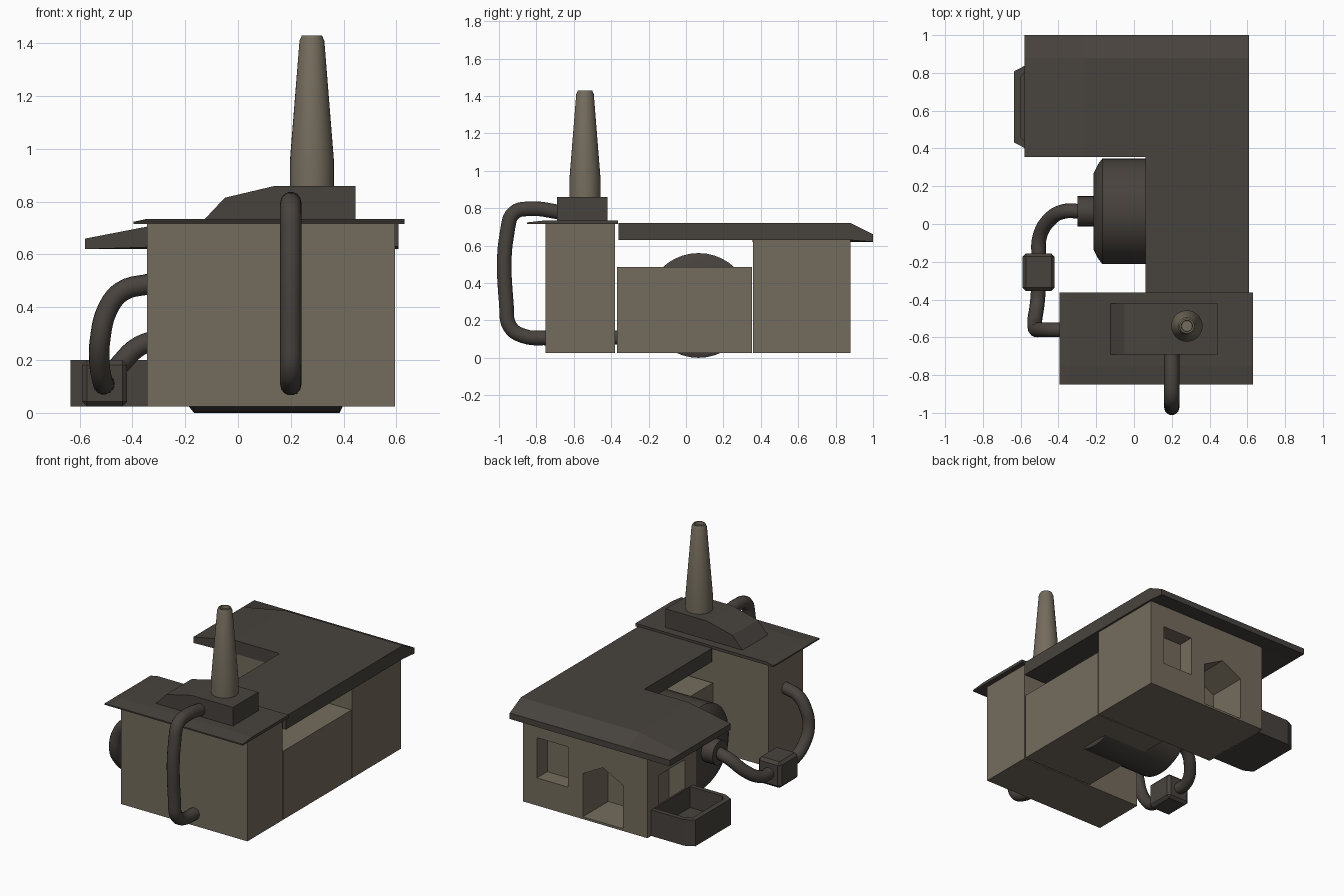
import bpy, bmesh, math
from mathutils import Matrix

if "Cube" in bpy.data.objects:
    bpy.data.objects.remove(bpy.data.objects["Cube"])


def mat(name, rgb):
    m = bpy.data.materials.new(name)
    m.diffuse_color = (*rgb, 1)
    m.use_nodes = True
    m.node_tree.nodes["Principled BSDF"].inputs["Base Color"].default_value = m.diffuse_color
    return m


WALL = mat("tan wall", (0.175, 0.15, 0.11))
DARK = mat("dark metal", (0.064, 0.055, 0.047))


def add(name, bm, m):
    bmesh.ops.recalc_face_normals(bm, faces=bm.faces)
    me = bpy.data.meshes.new(name)
    bm.to_mesh(me)
    bm.free()
    me.materials.append(m)
    ob = bpy.data.objects.new(name, me)
    bpy.context.collection.objects.link(ob)
    return ob


def smooth(ob, angle=35):
    bpy.ops.object.select_all(action='DESELECT')
    ob.select_set(True)
    bpy.context.view_layer.objects.active = ob
    bpy.ops.object.shade_smooth_by_angle(angle=math.radians(angle))


def prism(name, pts, axis, lo, hi, m):
    """Extrude a 2D outline along x, y or z."""
    def place(p, t):
        return {'x': (t, *p), 'y': (p[0], t, p[1]), 'z': (*p, t)}[axis]
    bm = bmesh.new()
    a = [bm.verts.new(place(p, lo)) for p in pts]
    b = [bm.verts.new(place(p, hi)) for p in pts]
    bm.faces.new(a)
    bm.faces.new(b)
    n = len(pts)
    for i in range(n):
        bm.faces.new((a[i], a[(i + 1) % n], b[(i + 1) % n], b[i]))
    return add(name, bm, m)


def box(name, x, y, z, m):
    return prism(name, [(x[0], y[0]), (x[1], y[0]), (x[1], y[1]), (x[0], y[1])], 'z', *z, m)


def lathe(name, prof, centre, along_x, m, n=32):
    """Spin (radius, height) points about z, or about x if along_x."""
    bm = bmesh.new()
    rings = [[bm.verts.new((r * math.cos(2 * math.pi * i / n), r * math.sin(2 * math.pi * i / n), h))
              for i in range(n)] for r, h in prof]
    for a, b in zip(rings, rings[1:]):
        for i in range(n):
            bm.faces.new((a[i], a[(i + 1) % n], b[(i + 1) % n], b[i]))
    bm.faces.new(rings[0])
    bm.faces.new(rings[-1])
    rot = Matrix.Rotation(math.pi / 2, 4, 'Y') if along_x else Matrix()
    bmesh.ops.transform(bm, matrix=Matrix.Translation(centre) @ rot, verts=bm.verts)
    ob = add(name, bm, m)
    smooth(ob)
    return ob


def roof(name, xs, ys, top, bottom, skip=()):
    """Slab on a grid; top and bottom give the heights at (x, y)."""
    bm = bmesh.new()
    cells = [(i, j) for i in range(len(xs) - 1) for j in range(len(ys) - 1) if (i, j) not in skip]
    for f in (top, bottom):
        v = {}
        for i, j in cells:
            q = [(i, j), (i + 1, j), (i + 1, j + 1), (i, j + 1)]
            for k in q:
                if k not in v:
                    v[k] = bm.verts.new((xs[k[0]], ys[k[1]], f(xs[k[0]], ys[k[1]])))
            bm.faces.new([v[k] for k in q])
    bmesh.ops.bridge_loops(bm, edges=[e for e in bm.edges if e.is_boundary])
    return add(name, bm, DARK)


def pipe(name, pts, r):
    cu = bpy.data.curves.new(name, 'CURVE')
    cu.dimensions = '3D'
    cu.bevel_depth, cu.bevel_resolution, cu.resolution_u = r, 5, 5
    cu.use_fill_caps = True
    sp = cu.splines.new('BEZIER')
    sp.bezier_points.add(len(pts) - 1)
    for bp, p in zip(sp.bezier_points, pts):
        bp.co = p
        bp.handle_left_type = bp.handle_right_type = 'AUTO'
    tmp = bpy.data.objects.new(name + " path", cu)
    bpy.context.collection.objects.link(tmp)
    bpy.context.view_layer.update()
    me = bpy.data.meshes.new_from_object(tmp.evaluated_get(bpy.context.evaluated_depsgraph_get()))
    bpy.data.objects.remove(tmp)
    me.materials.clear()
    me.materials.append(DARK)
    ob = bpy.data.objects.new(name, me)
    bpy.context.collection.objects.link(ob)
    smooth(ob, 50)


def cut(target, cutter):
    cutter.hide_render = True
    cutter.hide_set(True)
    mod = target.modifiers.new("cut", 'BOOLEAN')
    mod.operation, mod.solver, mod.object = 'DIFFERENCE', 'EXACT', cutter


# Wall blocks
box("front_block", (-0.345, 0.595), (-0.75, -0.38), (0.025, 0.715), WALL)
box("middle_block", (0.06, 0.595), (-0.37, 0.353), (0.025, 0.485), WALL)
room = box("back_room", (-0.33, 0.595), (0.357, 0.88), (0.025, 0.635), WALL)

# Window and door recesses in the back room
cut(room, box("window_cutter", (0.26, 0.49), (0.77, 0.95), (0.21, 0.48), WALL))
cut(room, prism("back_door_cutter", [(-0.15, 0.04), (0.15, 0.04), (0.15, 0.33), (0, 0.41), (-0.15, 0.33)],
                'y', 0.61, 0.95, WALL))
cut(room, box("side_door_cutter", (-0.4, -0.21), (0.48, 0.76), (0.06, 0.4), WALL))

# Roofs with drooping eaves
roof("main_roof", [-0.58, -0.27, 0.06, 0.608], [-0.362, 0.355, 0.88, 1.0],
     lambda x, y: 0.66 if x < -0.5 or y > 0.95 else 0.72,
     lambda x, y: 0.62 if x < -0.5 or y > 0.95 else 0.63, skip={(0, 0), (1, 0)})
roof("front_roof", [-0.395, -0.345, 0.63], [-0.85, -0.75, -0.363],
     lambda x, y: 0.724 if x < -0.37 or y < -0.8 else 0.735,
     lambda x, y: 0.715)

# Chimney on a sloped housing
prism("chimney_housing", [(-0.13, 0.73), (-0.05, 0.815), (0.14, 0.86), (0.445, 0.86), (0.445, 0.73)],
      'y', -0.69, -0.42, DARK)
lathe("chimney", [(0.083, 0.85), (0.083, 0.96), (0.047, 1.41), (0.038, 1.43), (0.03, 1.43), (0.028, 1.41)],
      (0.28, -0.54, 0), False, WALL)

# Tank lying along x, with its outlet
lathe("tank", [(0.2, -0.215), (0.25, -0.19), (0.28, -0.167), (0.28, 0.385), (0.26, 0.395)],
      (0, 0.067, 0.28), True, DARK, 40)
lathe("tank_outlet", [(0.08, -0.30), (0.08, -0.2)], (0, 0.067, 0.28), True, DARK, 24)

# Valve box with chamfered edges
valve = box("valve_box", (-0.59, -0.42), (-0.355, -0.155), (0.025, 0.2), DARK)
bev = valve.modifiers.new("chamfer", 'BEVEL')
bev.width, bev.segments = 0.018, 1

# Pipes
pipe("tank_pipe", [(-0.28, 0.067, 0.28), (-0.37, 0.067, 0.255), (-0.45, 0.02, 0.18),
                   (-0.5, -0.07, 0.12), (-0.505, -0.18, 0.11)], 0.039)
pipe("side_pipe", [(-0.505, -0.33, 0.11), (-0.512, -0.42, 0.115), (-0.525, -0.51, 0.19), (-0.522, -0.555, 0.28),
                   (-0.495, -0.56, 0.39), (-0.44, -0.56, 0.46), (-0.33, -0.56, 0.49)], 0.039)
pipe("front_pipe", [(0.2, -0.67, 0.778), (0.2, -0.83, 0.797), (0.2, -0.92, 0.775), (0.2, -0.953, 0.69),
                    (0.2, -0.96, 0.28), (0.2, -0.94, 0.165), (0.2, -0.87, 0.117), (0.2, -0.73, 0.105)], 0.04)

# Balcony tray on the left wall
def tray_outline(d):
    return [(-0.32, 0.4 + d), (-0.575, 0.4 + d), (-0.635 + d, 0.432 + d),
            (-0.635 + d, 0.808 - d), (-0.575, 0.84 - d), (-0.32, 0.84 - d)]

tray = prism("balcony", tray_outline(0), 'z', 0.025, 0.2, DARK)
inner = [(x + (0.005 if x < -0.5 else -0.012), y) for x, y in tray_outline(0.03)]
cut(tray, prism("balcony_cutter", inner, 'z', 0.06, 0.3, DARK))
